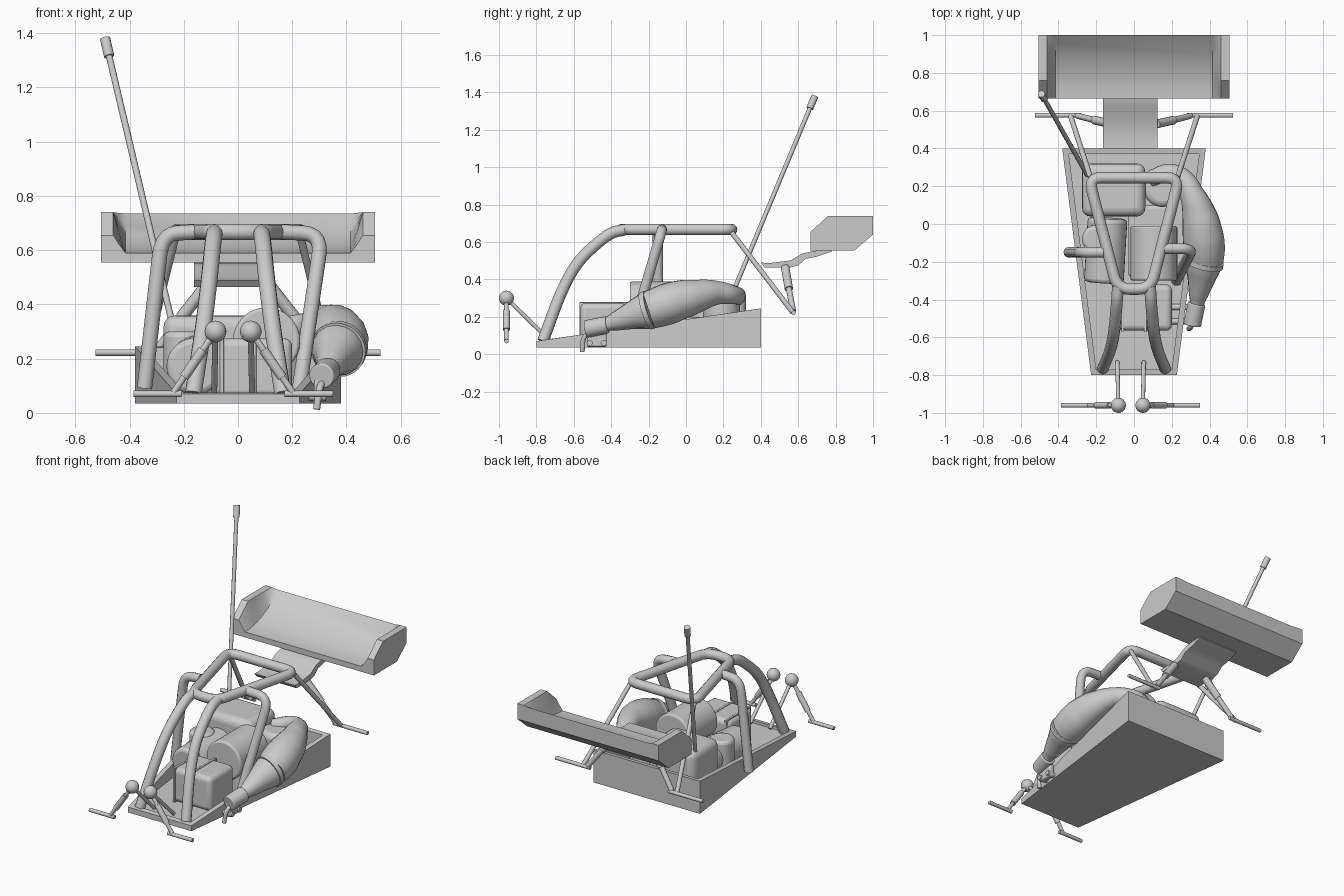
import bpy, bmesh, math
from mathutils import Vector as V

if "Cube" in bpy.data.objects:
    bpy.data.objects.remove(bpy.data.objects["Cube"])


def finish(ob, angle=35):
    bpy.ops.object.select_all(action='DESELECT')
    ob.select_set(True)
    bpy.context.view_layer.objects.active = ob
    if ob.type == 'CURVE':
        bpy.ops.object.convert(target='MESH')
    bpy.ops.object.shade_smooth_by_angle(angle=math.radians(angle))
    return ob


def mesh(name, verts, faces, angle=35):
    me = bpy.data.meshes.new(name)
    bm = bmesh.new()
    vs = [bm.verts.new(v) for v in verts]
    for f in faces:
        bm.faces.new([vs[i] for i in f])
    bmesh.ops.recalc_face_normals(bm, faces=bm.faces)
    bm.to_mesh(me)
    bm.free()
    ob = bpy.data.objects.new(name, me)
    bpy.context.collection.objects.link(ob)
    return finish(ob, angle)


def loft(name, rings, angle=35):
    n = len(rings[0])
    verts = [p for r in rings for p in r]
    faces = [(k*n+i, k*n+(i+1) % n, (k+1)*n+(i+1) % n, (k+1)*n+i)
             for k in range(len(rings)-1) for i in range(n)]
    faces += [tuple(range(n)), tuple(range((len(rings)-1)*n, len(rings)*n))]
    return mesh(name, verts, faces, angle)


def fillet(pts, r, cyclic=False):
    pts = [V(p) for p in pts]
    n, out = len(pts), []
    for i, p in enumerate(pts):
        if not cyclic and i in (0, n-1):
            out.append(p)
            continue
        a, b = pts[i-1]-p, pts[(i+1) % n]-p
        a = p + a.normalized()*min(r, a.length*.48)
        b = p + b.normalized()*min(r, b.length*.48)
        out += [a*(1-t)**2 + p*2*t*(1-t) + b*t*t for t in (0, .2, .4, .6, .8, 1)]
    return out


def tube(name, pts, r, bend=0, cyclic=False):
    if bend:
        pts = fillet(pts, bend, cyclic)
    cu = bpy.data.curves.new(name, 'CURVE')
    cu.dimensions = '3D'
    cu.bevel_depth, cu.bevel_resolution, cu.use_fill_caps = r, 4, True
    s = cu.splines.new('POLY')
    s.points.add(len(pts)-1)
    for q, p in zip(s.points, pts):
        q.co = (*p, 1)
    s.use_cyclic_u = cyclic
    ob = bpy.data.objects.new(name, cu)
    bpy.context.collection.objects.link(ob)
    return finish(ob)


def swell(name, stations, res=8):
    # smooth pipe with a different radius at each (x, y, z, r) station
    cu = bpy.data.curves.new(name, 'CURVE')
    cu.dimensions = '3D'
    cu.bevel_depth, cu.bevel_resolution, cu.use_fill_caps = 1, 6, True
    cu.resolution_u = res
    s = cu.splines.new('BEZIER')
    s.radius_interpolation = 'CARDINAL'
    s.bezier_points.add(len(stations)-1)
    for b, p in zip(s.bezier_points, stations):
        b.co, b.radius = p[:3], p[3]
        b.handle_left_type = b.handle_right_type = 'AUTO'
    ob = bpy.data.objects.new(name, cu)
    bpy.context.collection.objects.link(ob)
    return finish(ob)


def box(name, lo, hi, bevel):
    lo, hi = V(lo), V(hi)
    bpy.ops.mesh.primitive_cube_add(size=1, location=(lo+hi)/2)
    ob = bpy.context.object
    ob.name = name
    ob.scale = hi-lo
    bpy.ops.object.transform_apply(location=False, rotation=False, scale=True)
    m = ob.modifiers.new('bevel', 'BEVEL')
    m.width, m.segments = bevel, 4
    return finish(ob)


def cyl(name, a, b, r, bevel=0):
    a, b = V(a), V(b)
    bpy.ops.mesh.primitive_cylinder_add(vertices=32, radius=r, depth=(b-a).length, location=(a+b)/2)
    ob = bpy.context.object
    ob.name = name
    ob.rotation_euler = (b-a).to_track_quat('Z', 'Y').to_euler()
    if bevel:
        m = ob.modifiers.new('bevel', 'BEVEL')
        m.width, m.segments = bevel, 3
    return finish(ob)


# chassis tub: open wedge with thin walls
def quad(xf, yf, zf, xb, yb, zb):
    return [(-xf, yf, zf), (xf, yf, zf), (xb, yb, zb), (-xb, yb, zb)]


loft('chassis_tub', [quad(.227, -.8, .035, .38, .4, .035), quad(.227, -.8, .07, .38, .4, .245),
                     quad(.2, -.77, .075, .345, .37, .241), quad(.2, -.77, .058, .345, .37, .058)], 20)

# roll cage
tube('cage_top_loop', [(-.24, .245, .667), (.24, .245, .667), (.088, -.345, .667), (-.088, -.345, .667)],
     .03, .07, True)
for s, n in ((-1, 'left'), (1, 'right')):
    tube('cage_front_leg_' + n, [(s*.085, -.33, .665), (s*.09, -.41, .65), (s*.105, -.58, .5),
                                 (s*.125, -.67, .33), (s*.165, -.765, .07)], .031, .09)
tube('cage_side_hoop_left', [(-.16, -.15, .667), (-.28, -.15, .66), (-.345, -.15, .09)], .028, .08)
tube('cage_side_hoop_right', [(.16, -.13, .667), (.31, -.13, .66), (.225, -.3, .08)], .028, .08)

# rear struts, shocks and axle stubs
for s, n in ((-1, 'left'), (1, 'right')):
    tube('rear_strut_' + n, [(s*.23, .245, .65), (s*.335, .57, .225)], .014)
    tube('rear_axle_' + n, [(s*.525, .575, .222), (s*.28, .575, .222)], .012)
    top, mid, low = V((s*.12, .53, .465)), V((s*.21, .55, .35)), V((s*.3, .573, .23))
    tube('rear_shock_body_' + n, [top, mid], .023)
    tube('rear_shock_rod_' + n, [mid, low], .016)

# front suspension, pair centred slightly left
for s, n in ((-1, 'left'), (1, 'right')):
    cx = -.018
    ball = V((cx+s*.065, -.96, .3))
    low = V((cx+s*.22, -.96, .075))
    bpy.ops.mesh.primitive_uv_sphere_add(segments=24, ring_count=16, radius=.04, location=ball)
    bpy.context.object.name = 'front_ball_' + n
    finish(bpy.context.object)
    tube('front_link_' + n, [ball, (cx+s*.07, -.73, .075)], .011)
    tube('front_shock_rod_' + n, [ball, low], .012)
    tube('front_shock_body_' + n, [ball.lerp(low, .3), ball.lerp(low, .75)], .018)
    tube('front_axle_' + n, [(cx+s*.368, -.96, .07), (cx+s*.19, -.96, .07)], .012)

# antenna
tube('antenna', [(-.245, .255, .34), (-.488, .685, 1.37)], .012)
tube('antenna_tip', [(-.475, .662, 1.315), (-.49, .689, 1.38)], .019)

# rear wing: cross sections along y (y, bottom, end plate top, scooped floor)
rings = []
for y, b, t, f in ((.665, .555, .655, .59), (.71, .555, .695, .592), (.76, .555, .74, .6), (.82, .555, .74, .617),
                   (.9, .555, .74, .655), (.95, .597, .74, .69), (1, .64, .74, .735)):
    half = [(.505, b), (.505, t), (.46, t), (.44, t*.5+f*.5), (.415, f)]
    rings.append([(x, y, z) for x, z in half] + [(-x, y, z) for x, z in reversed(half)])
loft('rear_wing', rings)

# bent wing bracket
prof = [(.4, .49), (.45, .488), (.56, .502), (.62, .538), (.67, .55), (.78, .565),
        (.78, .55), (.7, .522), (.64, .51), (.6, .475), (.56, .465), (.42, .465)]
loft('wing_bracket', [[(x, y, z) for y, z in prof] for x in (-.163, .125)])

# exhaust: header, swollen chamber, cone, silencer and tail pipe
swell('exhaust_chamber', [(.09, .24, .28, .045), (.19, .272, .31, .046), (.26, .24, .32, .053), (.31, .15, .328, .068),
                          (.345, .05, .31, .092), (.364, -.05, .285, .108), (.372, -.13, .258, .11),
                          (.372, -.2, .235, .102)])
cyl('exhaust_band', (.374, -.19, .24), (.368, -.215, .232), .104)
swell('exhaust_cone', [(.37, -.2, .235, .1), (.358, -.28, .21, .078), (.34, -.38, .175, .05),
                       (.33, -.44, .155, .035)])
cyl('exhaust_silencer', (.332, -.42, .158), (.308, -.535, .135), .047, .006)
tube('exhaust_tail', [(.31, -.52, .11), (.3, -.55, .09), (.29, -.555, .013)], .013, .03)
for y in (-.515, -.44):
    cyl('exhaust_clamp_pin', (.2, y, .06), (.325, y, .06), .016)
box('exhaust_clamp', (.28, -.53, .04), (.315, -.425, .13), .01)

# engine bay parts
box('front_battery_box', (-.085, -.565, .055), (.2, -.32, .275), .03)
for x in (-.06, .06):
    box('battery_rib', (x-.008, -.57, .055), (x+.008, -.315, .279), .003)
box('rear_fuel_tank', (-.275, .04, .055), (.06, .32, .36), .045)
cyl('engine_cylinder', (.105, -.3, .265), (.105, -.01, .265), .124, .012)
box('engine_block', (-.03, -.28, .055), (.2, .1, .2), .02)
cyl('motor_body', (-.16, -.31, .17), (-.14, .03, .19), .105, .02)
cyl('filter_can', (-.2, -.08, .06), (-.2, -.08, .3), .075, .02)
cyl('flywheel_housing', (.15, .19, .055), (.15, .19, .3), .1, .03)
